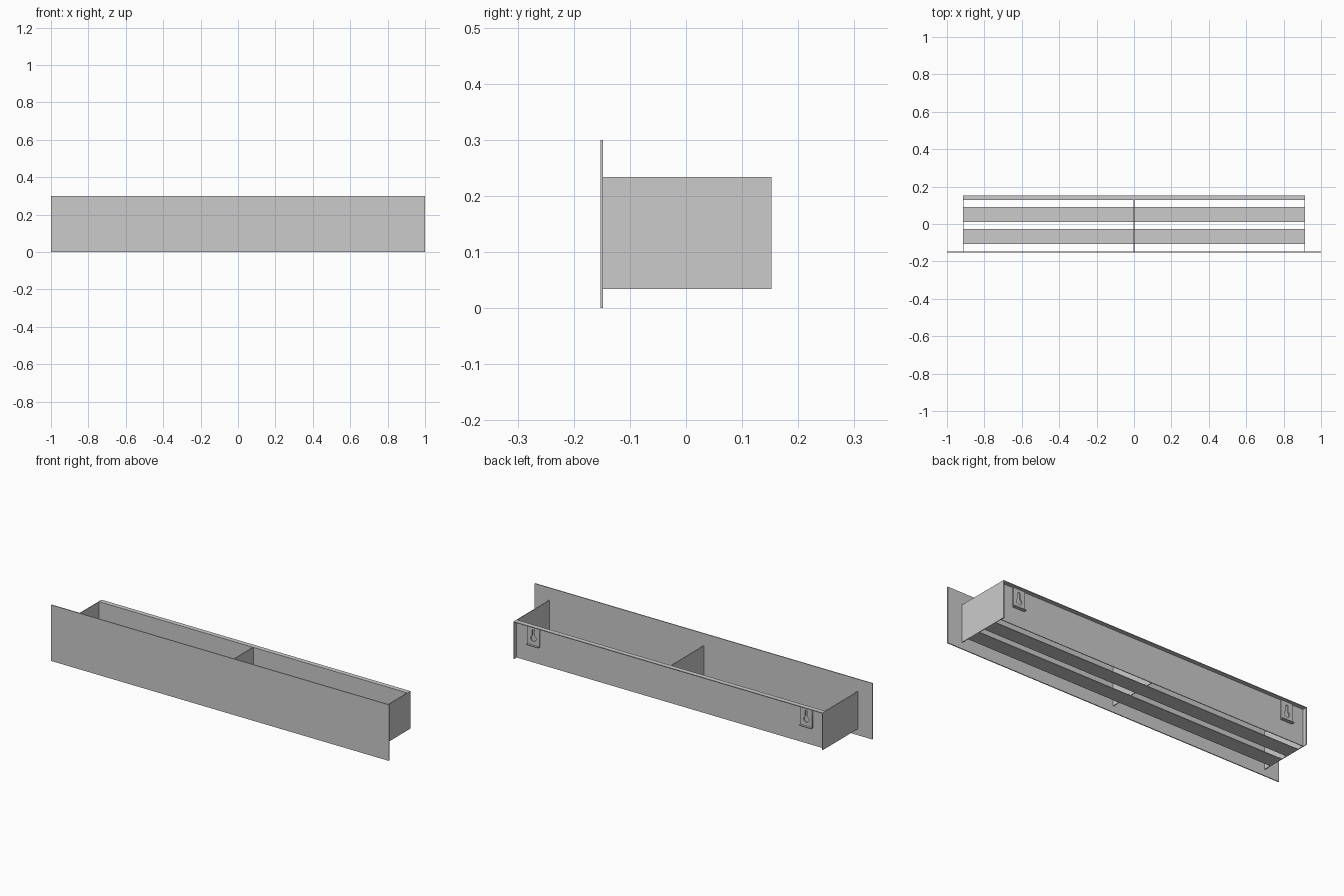
import bpy, math

if "Cube" in bpy.data.objects:
    bpy.data.objects.remove(bpy.data.objects["Cube"])

T = 0.004           # sheet thickness
Z0, Z1 = 0.034, 0.234
YF, YB = -0.1525, 0.1525
HX = 0.915          # half length of the tray


def box(name, x0, x1, y0, y1, z0, z1):
    bpy.ops.mesh.primitive_cube_add(size=1, location=((x0 + x1) / 2, (y0 + y1) / 2, (z0 + z1) / 2))
    ob = bpy.context.object
    ob.name = name
    ob.scale = (x1 - x0, y1 - y0, z1 - z0)
    bpy.ops.object.transform_apply(location=False, rotation=False, scale=True)
    return ob


def plate(name, loops, loc, thickness):
    """Flat plate in the xz plane; later loops are holes."""
    cu = bpy.data.curves.new(name, 'CURVE')
    cu.dimensions = '2D'
    cu.fill_mode = 'BOTH'
    cu.extrude = thickness / 2
    for pts in loops:
        sp = cu.splines.new('POLY')
        sp.points.add(len(pts) - 1)
        for p, (x, y) in zip(sp.points, pts):
            p.co = (x, y, 0, 1)
        sp.use_cyclic_u = True
    ob = bpy.data.objects.new(name, cu)
    bpy.context.collection.objects.link(ob)
    ob.location = loc
    ob.rotation_euler = (math.pi / 2, 0, 0)
    bpy.ops.object.select_all(action='DESELECT')
    ob.select_set(True)
    bpy.context.view_layer.objects.active = ob
    bpy.ops.object.convert(target='MESH')
    return ob


# Wide front panel
box("front_panel", -1, 1, YF, YF + 0.005, 0, 0.3)
yi = YF + 0.005

# End walls and middle divider
box("left_end", -HX, -HX + T, yi, YB, Z0, Z1)
box("right_end", HX - T, HX, yi, YB, Z0, Z1)
box("middle_divider", -T / 2, T / 2, yi, 0.127, Z0, Z1)

# Recessed back panel with its top lip
xi = HX - T
box("back_panel", -xi, xi, 0.127, 0.131, Z0, Z1)
box("back_top_lip", -xi, xi, 0.131, YB, Z1 - T, Z1)

# Bottom slats
for name, y0 in (("front_slat", -0.107), ("rear_slat", 0.01)):
    box(name, -xi, xi, y0, y0 + 0.081, Z0, Z0 + T)

# Keyhole hangers with a small ledge at the foot
W, H, R, S = 0.035, 0.05, 0.016, 0.007
rect = [(-W, -H), (W, -H), (W, H), (-W, H)]
a0 = math.acos(S / R)
bulb = [(R * math.cos(a), -0.014 + R * math.sin(a))
        for a in (a0 - (2 * math.pi - (math.pi - 2 * a0)) * i / 20 for i in range(21))]
slot = [(S * math.cos(a), 0.028 + S * math.sin(a))
        for a in (math.pi - math.pi * i / 8 for i in range(9))]
for side, sx in (("left", -1), ("right", 1)):
    cx = sx * 0.808
    plate(side + "_hanger", [rect, bulb + slot], (cx, 0.134, 0.179), 0.006)
    box(side + "_hanger_ledge", cx - W, cx + W, 0.131, 0.148, 0.126, 0.130)
